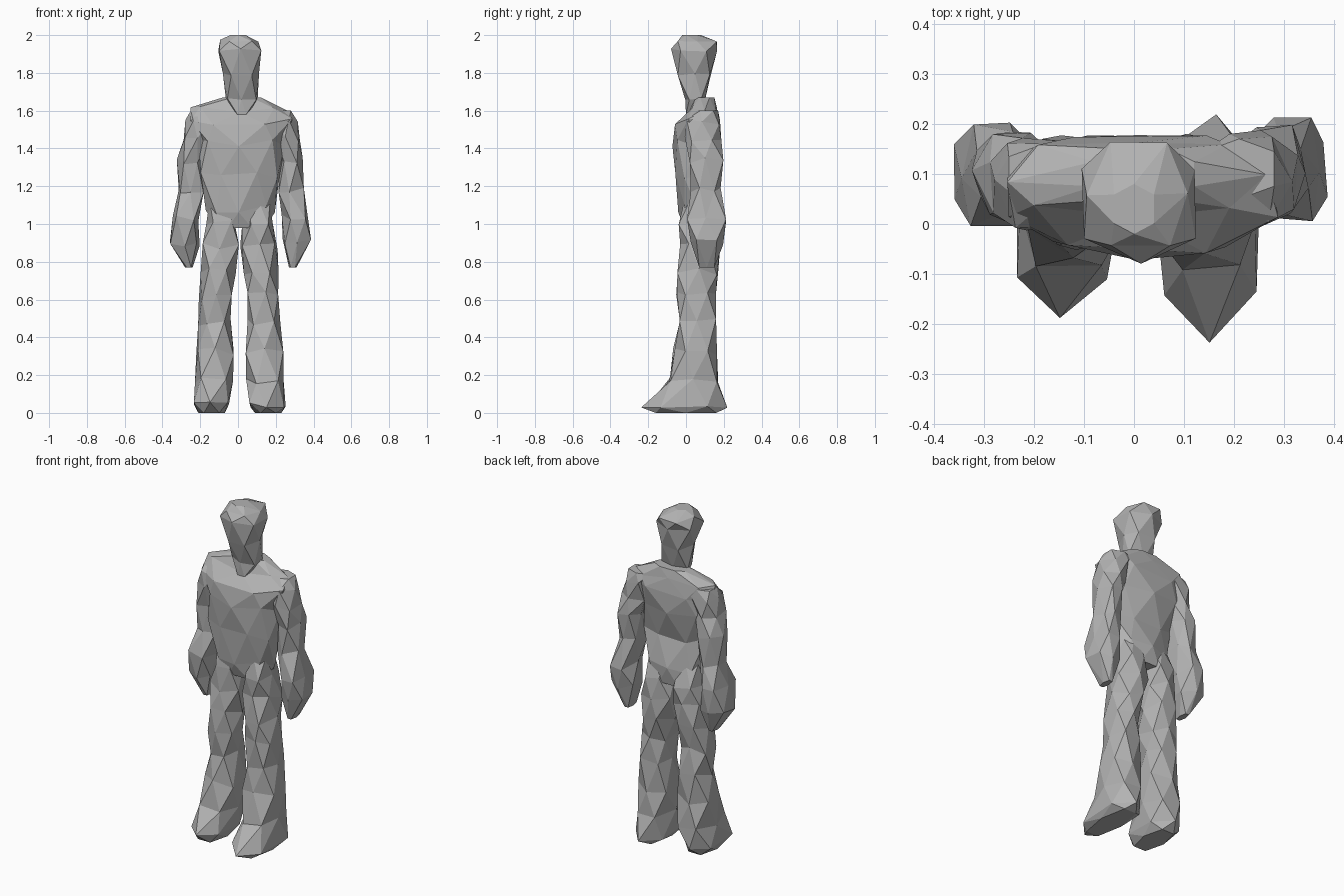
import bpy, bmesh, math, random
from mathutils import Vector

random.seed(4)
cube = bpy.data.objects.get("Cube")
if cube:
    bpy.data.objects.remove(cube)

grey = bpy.data.materials.new("plain grey")
grey.use_nodes = True
colour = (0.45, 0.45, 0.45, 1)
grey.diffuse_color = colour
grey.node_tree.nodes["Principled BSDF"].inputs["Base Color"].default_value = colour


def fill_in(stations, spacing=0.14):
    """Add evenly spaced stations between the given ones."""
    filled = [Vector(stations[0])]
    for start, end in zip(stations, stations[1:]):
        start, end = Vector(start), Vector(end)
        count = max(1, round((end[0] - start[0]) / spacing))
        filled += [start + (end - start) * step / count for step in range(1, count + 1)]
    return filled


def oval(station, sides, turn, boxy=0.8):
    """Points round a boxy oval, scaled to fill its full width and depth."""
    height, across, along, half_width, half_depth = station
    angles = [math.tau * (i + turn) / sides - math.pi / 2 for i in range(sides)]
    shape = [[math.copysign(abs(wave(a)) ** boxy, wave(a)) for a in angles]
             for wave in (math.cos, math.sin)]
    widest, deepest = [max(map(abs, values)) for values in shape]
    return [Vector((across + half_width * u / widest, along + half_depth * v / deepest, height))
            for u, v in zip(*shape)]


def loft(name, stations, sides=6, rough=0.01):
    """Faceted body part: staggered rings joined by triangles."""
    bm = bmesh.new()
    rings = []
    filled = fill_in(stations)
    for k, station in enumerate(filled):
        points = oval(station, sides, 0 if k % 2 else 0.5)
        if station not in (filled[0], filled[-1]):
            for point in points:
                point += Vector([random.uniform(-rough, rough) * s for s in (1, 1, 2)])
        rings.append([bm.verts.new(point) for point in points])
    for k, (low, high) in enumerate(zip(rings, rings[1:])):
        for i in range(sides):
            j = (i + 1) % sides
            if k % 2:
                bm.faces.new((low[i], low[j], high[i]))
                bm.faces.new((low[j], high[j], high[i]))
            else:
                bm.faces.new((low[i], low[j], high[j]))
                bm.faces.new((low[i], high[j], high[i]))
    caps = [bm.faces.new(rings[end]) for end in (0, -1)]
    bmesh.ops.triangulate(bm, faces=caps)
    bmesh.ops.recalc_face_normals(bm, faces=bm.faces)
    mesh = bpy.data.meshes.new(name)
    bm.to_mesh(mesh)
    bm.free()
    mesh.materials.append(grey)
    bpy.context.collection.objects.link(bpy.data.objects.new(name, mesh))


def limb(name, side, stations, outward, backward):
    """Put a limb on one side of the body, with its own small offset."""
    loft(name, [(height, side * (across + outward), along + backward, width, depth)
                for height, across, along, width, depth in stations])


# Each station: height, centre x, centre y, half width, half depth
loft("head", [
    (1.58, 0.02, 0.05, 0.04, 0.05),
    (1.66, 0.02, 0.05, 0.08, 0.05),
    (1.92, 0.01, 0.04, 0.11, 0.12),
    (1.97, 0.01, 0.06, 0.1, 0.1),
    (2, 0, 0.03, 0.04, 0.05)], rough=0.005)

loft("torso", [
    (0.98, 0.01, 0.07, 0.13, 0.08),
    (1.08, 0.01, 0.06, 0.18, 0.1),
    (1.26, 0.01, 0.04, 0.2, 0.09),
    (1.43, 0.01, 0.05, 0.23, 0.12),
    (1.54, 0.01, 0.06, 0.27, 0.11),
    (1.61, 0, 0.09, 0.26, 0.08),
    (1.67, 0.02, 0.1, 0.1, 0.05)], sides=8)

# Arms hang from sloping shoulders to pointed hands
arm = [
    (0.77, 0.26, 0.1, 0.02, 0.04),
    (0.9, 0.28, 0.1, 0.07, 0.09),
    (1.03, 0.28, 0.1, 0.07, 0.1),
    (1.18, 0.25, 0.1, 0.06, 0.08),
    (1.33, 0.25, 0.1, 0.07, 0.08),
    (1.45, 0.22, 0.08, 0.07, 0.09),
    (1.54, 0.2, 0.08, 0.08, 0.08),
    (1.6, 0.18, 0.1, 0.07, 0.06)]
limb("right_arm", -1, arm, 0, 0)
limb("left_arm", 1, arm, 0.03, 0.01)

# Legs flow into pointed feet with a corner at the toe
for name, side, foot, outward in (("right_leg", -1, 0.18, 0), ("left_leg", 1, 0.22, 0.02)):
    limb(name, side, [
        (0, 0.14, 0, 0.07, foot - 0.06),
        (0.04, 0.14, -0.01, 0.09, foot),
        (0.17, 0.13, 0.04, 0.1, 0.13),
        (0.48, 0.12, 0.06, 0.09, 0.09),
        (0.62, 0.12, 0.05, 0.08, 0.1),
        (0.88, 0.09, 0.07, 0.09, 0.11),
        (1, 0.09, 0.07, 0.08, 0.1),
        (1.12, 0.09, 0.06, 0.06, 0.07)], outward, 0)
